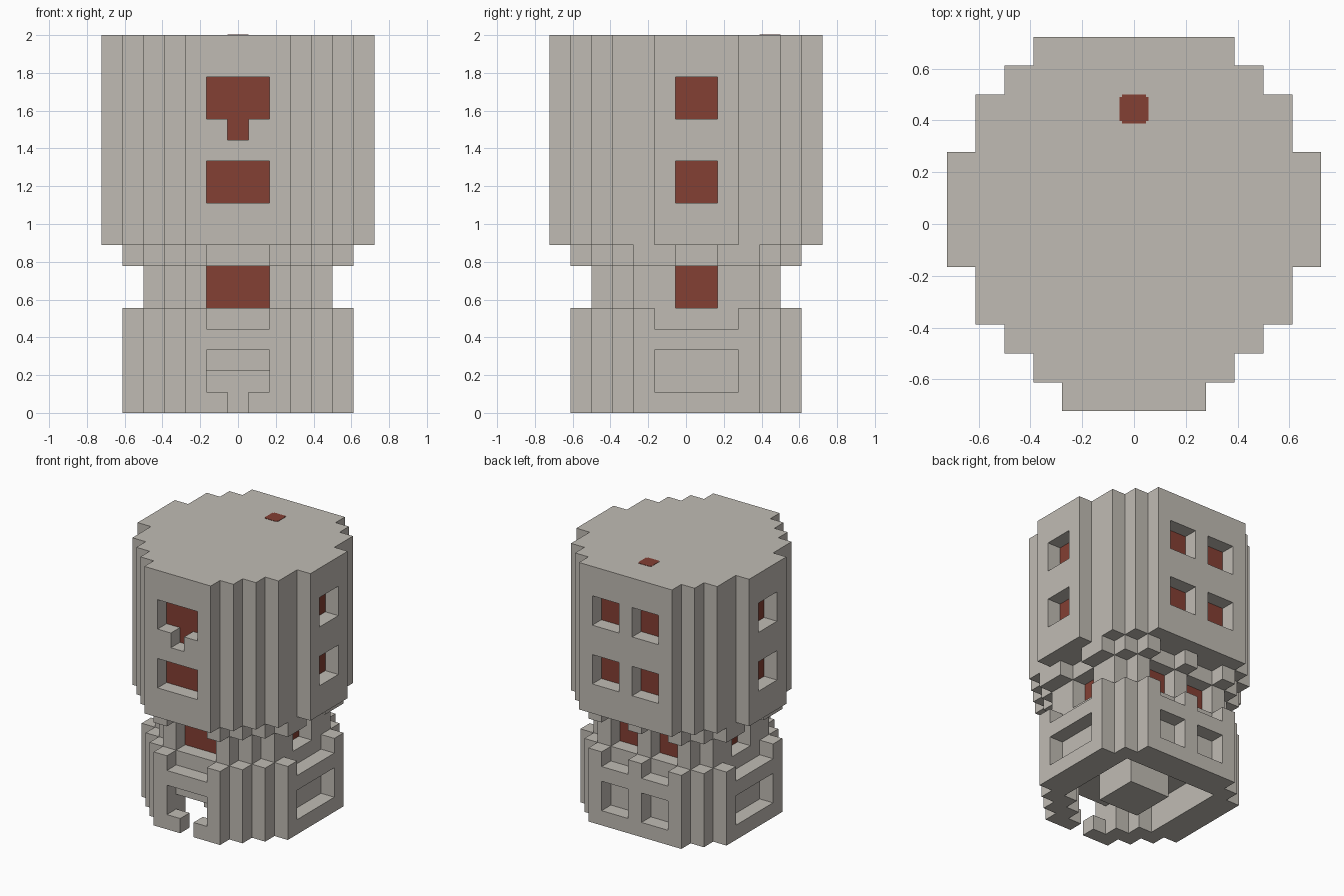
import bpy

U = 2 / 18  # one block of the grid

cube = bpy.data.objects.get("Cube")
if cube:
    bpy.data.objects.remove(cube, do_unlink=True)


def material(name, colour):
    mat = bpy.data.materials.new(name)
    mat.use_nodes = True
    mat.diffuse_color = colour
    mat.node_tree.nodes["Principled BSDF"].inputs["Base Color"].default_value = colour
    return mat


stone = material("pale_stone", (0.53, 0.50, 0.455, 1))
red = material("brick_red", (0.23, 0.05, 0.033, 1))


def prism(name, steps, y_end, z0, z1, mat):
    """Extrude a stepped outline, mirrored in x; steps are (start y, half width)."""
    side = []
    ends = [y for y, w in steps[1:]] + [y_end]
    for (y, w), y_next in zip(steps, ends):
        side += [(w, y), (w, y_next)]
    ring = [(-x, y) for x, y in side] + side[::-1]
    n = len(ring)
    verts = [(x * U, y * U, z * U) for z in (z0, z1) for x, y in ring]
    faces = [tuple(reversed(range(n))), tuple(range(n, 2 * n))]
    faces += [(i, (i + 1) % n, (i + 1) % n + n, i + n) for i in range(n)]
    mesh = bpy.data.meshes.new(name)
    mesh.from_pydata(verts, [], faces)
    mesh.materials.append(mat)
    obj = bpy.data.objects.new(name, mesh)
    bpy.context.collection.objects.link(obj)
    return obj


def box(name, xs, ys, zs, mat):
    obj = prism(name, [(ys[1], (xs[1] - xs[0]) / 2)], ys[0], zs[0], zs[1], mat)
    for v in obj.data.vertices:
        v.co.x += (xs[0] + xs[1]) / 2 * U
    return obj


def carve(obj, cutters):
    """Cut every helper out of the object, then discard the helpers."""
    for c in cutters:
        c.hide_render = True
        mod = obj.modifiers.new("cut", 'BOOLEAN')
        mod.operation, mod.solver, mod.object = 'DIFFERENCE', 'EXACT', c
    bpy.context.view_layer.update()
    graph = bpy.context.evaluated_depsgraph_get()
    mesh = bpy.data.meshes.new_from_object(obj.evaluated_get(graph))
    obj.modifiers.clear()
    obj.data = mesh
    for c in cutters:
        bpy.data.objects.remove(c, do_unlink=True)


FRONT, BACK = (-1.5, 1.5), (0.5, 2.5)
NARROW, WIDE = (-0.5, 1.5), (-1.5, 2.5)


def openings(r, z0, z1, side=NARROW):
    """Areas one block deep on all four sides of a tier of radius r."""
    spots = [("front", FRONT, (-r - 1, 1 - r))]
    for s, label in ((1, "left"), (-1, "right")):
        spots.append((label + "_side", tuple(sorted((s * (r - 1), s * (r + 1)))), side))
        spots.append((label + "_back", tuple(sorted(s * b for b in BACK)), (r - 1, r + 1)))
    return [(label, xs, ys, (z0, z1)) for label, xs, ys in spots]


def cutters(spots):
    return [box("cutter", *s[1:], stone) for s in spots]


def panes(tier, r, z0, z1):
    """Thin red plates on the back of each recess."""
    t = 0.03
    for label, xs, ys, zs in openings(r, z0, z1):
        if label == "front":
            ys = (1 - r - t, 1 - r)
        elif "back" in label:
            ys = (r - 1, r - 1 + t)
        else:
            s = 1 if "left" in label else -1
            xs = tuple(sorted((s * (r - 1), s * (r - 1 + t))))
        box(f"{tier}_{label}_pane", xs, ys, zs, red)


# Stepped outlines of the tiers
UPPER = [(6.5, 3.5), (5.5, 4.5), (4.5, 5.5), (2.5, 6.5),
         (-1.5, 5.5), (-3.5, 4.5), (-4.5, 3.5), (-5.5, 2.5)]
BASE = [(5.5, 3.5), (4.5, 4.5), (3.5, 5.5), (-2.5, 4.5), (-3.5, 3.5), (-4.5, 2.5)]
NECK = [(4.5, 3.5), (3.5, 4.5), (-2.5, 3.5), (-3.5, 2.5)]
CAVITY = [(3.5, 3.5), (-2.5, 2.5)]

# Base: recesses, battlement gaps, doorway and hollow underside
base = prism("base", BASE, -5.5, 0, 5, stone)
carve(base, cutters(openings(5.5, 1, 3, WIDE) + openings(5.5, 4, 6, WIDE)) + [
    prism("cutter", CAVITY, -3.5, -1, 2, stone),
    box("cutter", FRONT, (-4.5, -3), (-1, 2), stone),
    box("cutter", FRONT, (-6, -4), (1, 2), stone),
    box("cutter", (-0.5, 0.5), (-6, -4), (-1, 1.5), stone)])
box("centre_post", FRONT, FRONT, (0, 2.1), stone)

# Neck with red windows
neck = prism("neck", NECK, -4.5, 5, 7, stone)
carve(neck, cutters(openings(4.5, 4, 8)))
panes("neck", 4.5, 5, 7)

# Corbel ring under the upper body
ring = prism("corbel_ring", BASE, -5.5, 7, 8, stone)
carve(ring, cutters(openings(5.5, 6, 9)))

# Upper body with two rows of windows and a notch below the top front one
upper = prism("upper_body", UPPER, -6.5, 8, 18, stone)
notch = box("cutter", (-0.5, 0.5), (-7.5, -5.5), (13, 14.5), stone)
carve(upper, cutters(openings(6.5, 10, 12) + openings(6.5, 14, 16)) + [notch])
panes("lower_row", 6.5, 10, 12)
panes("upper_row", 6.5, 14, 16)
box("notch_pane", (-0.5, 0.5), (-5.53, -5.5), (13, 14), red)

# Small red spot on the roof
prism("roof_spot", [(4.5, 0.42), (4.42, 0.5), (3.58, 0.42)], 3.5, 17.98, 18.02, red)
